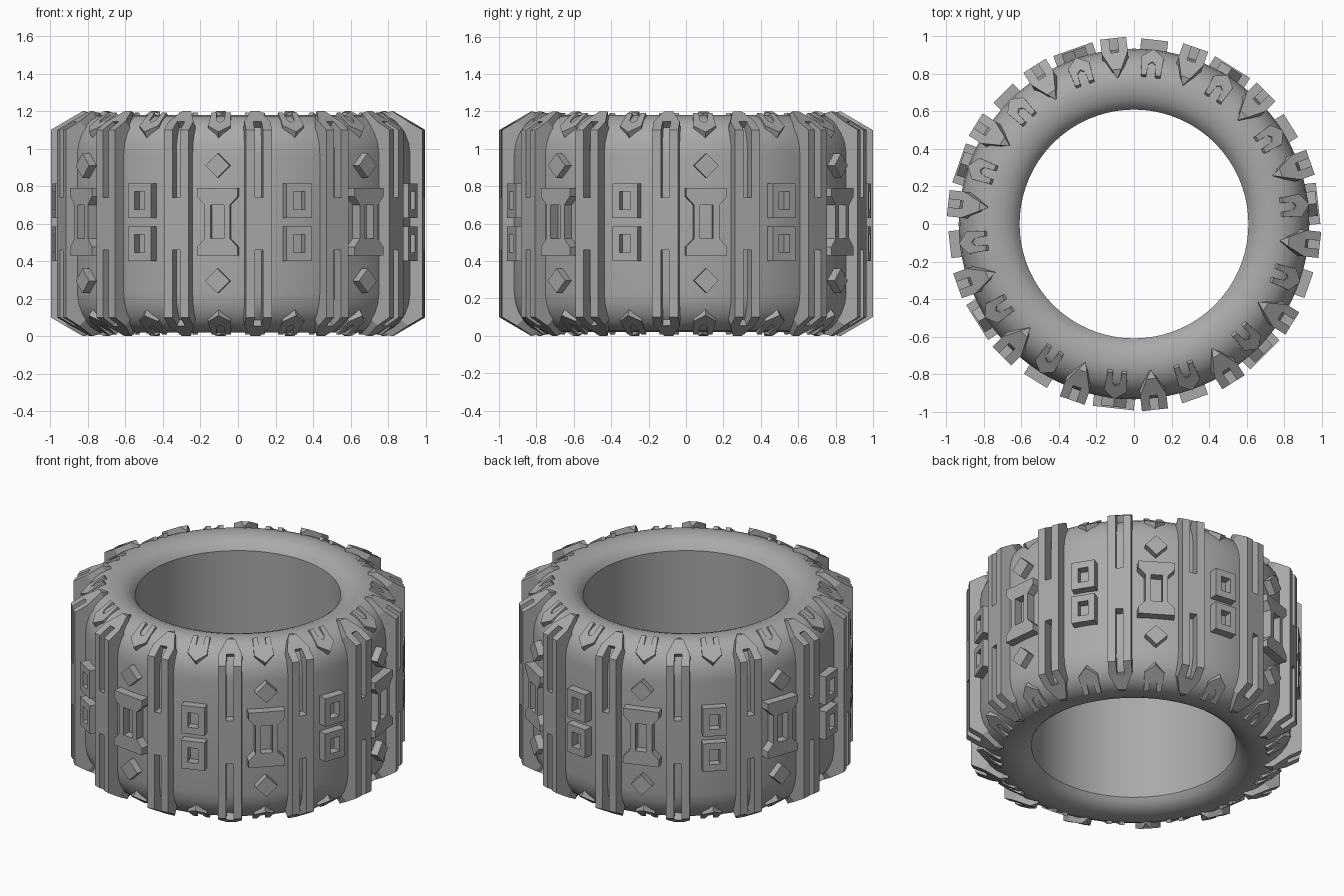
import bpy, bmesh
from math import radians, pi
from mathutils import Matrix, Vector

cube = bpy.data.objects.get("Cube")
if cube:
    bpy.data.objects.remove(cube, do_unlink=True)

MID = 0.6                 # half height
STEP = 2 * pi / 14        # angle between tread bars
FIRST = radians(6.43)     # angle of the first bar from the front

rubber = bpy.data.materials.new("grey rubber")
rubber.use_nodes = True
GREY = (0.4, 0.4, 0.4, 1)
rubber.diffuse_color = GREY
rubber.node_tree.nodes["Principled BSDF"].inputs["Base Color"].default_value = GREY


def finish(bm, name):
    bmesh.ops.remove_doubles(bm, verts=bm.verts, dist=1e-5)
    bmesh.ops.dissolve_degenerate(bm, edges=bm.edges, dist=1e-5)
    bmesh.ops.recalc_face_normals(bm, faces=bm.faces)
    mesh = bpy.data.meshes.new(name)
    bm.to_mesh(mesh)
    bm.free()
    mesh.materials.append(rubber)
    obj = bpy.data.objects.new(name, mesh)
    bpy.context.collection.objects.link(obj)
    return obj


def skin(bm, rings, caps=True):
    """Join rings of points (x, radius, z) with quads, closing both ends."""
    rows = [[bm.verts.new((x, -r, z)) for x, r, z in ring] for ring in rings]
    for a, b in zip(rows, rows[1:]):
        for i in range(len(a)):
            j = (i + 1) % len(a)
            bm.faces.new((a[i], a[j], b[j], b[i]))
    if caps:
        bm.faces.new(rows[0])
        bm.faces.new(rows[-1])


def flip(rings):
    return [[(x, r, 2 * MID - z) for x, r, z in ring] for ring in rings]


def repeat(build, name, start, count):
    """Build one lug at the front, then copy it around the tyre."""
    unit = bmesh.new()
    build(unit)
    bmesh.ops.remove_doubles(unit, verts=unit.verts, dist=1e-5)
    bmesh.ops.recalc_face_normals(unit, faces=unit.faces)
    source = bpy.data.meshes.new(name + "_unit")
    unit.to_mesh(source)
    unit.free()
    bm = bmesh.new()
    for k in range(count):
        n = len(bm.verts)
        bm.from_mesh(source)
        bm.verts.ensure_lookup_table()
        turn = Matrix.Rotation(start + k * 2 * pi / count, 3, 'Z')
        bmesh.ops.transform(bm, matrix=turn.to_4x4(), verts=bm.verts[n:])
    bpy.data.meshes.remove(source)
    # copies never touch, so the final weld leaves them separate
    return finish(bm, name)


# Tyre body: rounded profile spun round the axis, with a straight bore
half = [(.61, 1.11), (.63, 1.138), (.66, 1.16), (.70, 1.175), (.75, 1.18), (.80, 1.173),
        (.845, 1.152), (.88, 1.122), (.908, 1.08), (.927, 1.03), (.935, .97)]
profile = half + [(r, 2 * MID - z) for r, z in reversed(half)]
bm = bmesh.new()
loop = [bm.verts.new((r, 0, z)) for r, z in profile]
edges = [bm.edges.new((loop[i], loop[(i + 1) % len(loop)])) for i in range(len(loop))]
bmesh.ops.spin(bm, geom=loop + edges, cent=(0, 0, 0), axis=(0, 0, 1), angle=2 * pi, steps=96)
body = finish(bm, "tyre_body")
bpy.context.view_layer.objects.active = body
body.select_set(True)
bpy.ops.object.shade_smooth_by_angle(angle=radians(30))
body.select_set(False)


# Long tread bars: solid middle, forked arms and a pointed head at each end
PATH = [(.997, .74, .90, .74), (.997, 1.10, .88, 1.06), (.92, 1.145, .85, 1.08),
        (.83, 1.2, .79, 1.10), (.785, 1.19, .78, 1.12)]


def section(p, x0, x1):
    ro, zo, ri, zi = p
    return [(x0, ro, zo), (x1, ro, zo), (x1, ri, zi), (x0, ri, zi)]


def tread_bar(bm):
    middle = section(PATH[0], -.07, .07)
    skin(bm, [middle] + flip([middle]))
    arms = [[section(p, *xs) for p in PATH[:3]] for xs in ((-.07, -.022), (.022, .07))]
    head = [section(p, -w, w) for p, w in zip(PATH[2:], (.07, .025, .002))]
    for part in arms + [head]:
        skin(bm, part)
        skin(bm, flip(part))


# Frame lugs: an outline with a rectangular opening
def frame(bm, outline, z, hole_x, hole_z, outer, inner=.90):
    def clamp(v, m):
        return max(-m, min(m, v))
    hole = [(clamp(x, hole_x), clamp(h, hole_z)) for x, h in outline]
    rings = [[(x, r, z + h) for x, h in pts]
             for pts, r in ((outline, inner), (outline, outer), (hole, outer), (hole, inner))]
    skin(bm, rings, caps=False)


def waisted_lug(bm):
    q = [(.11, .18), (.11, .135), (.068, .09)]
    right = q + [(x, -h) for x, h in reversed(q)]
    frame(bm, right + [(-x, -h) for x, h in right], MID + .01, .035, .09, .988)


def square_lugs(bm):
    box = [(.072, .092), (.072, -.092), (-.072, -.092), (-.072, .092)]
    for side in (-1, 1):
        frame(bm, box, MID + .008 + side * .115, .032, .048, .988)


def diamond_lugs(bm):
    d = .066
    for z in (MID - .305, MID + .31):
        skin(bm, [[(0, r, z + d), (d, r, z), (0, r, z - d), (-d, r, z)] for r in (.90, .98)])


# Shoulder claws: two prongs pointing to the bore, a tip pointing down the tread
def shoulder_claw(bm):
    low, high = Vector((.94, 1.09)), Vector((.795, 1.195))
    along = (high - low).normalized()
    inward = Vector((-along.y, along.x))
    if inward.y > 0:
        inward = -inward
    side = [(.06, .055), (.052, .175), (.024, .175), (.02, .105)]
    shape = [(0, 0)] + side + [(0, .085)] + [(-x, s) for x, s in reversed(side)]
    rings = []
    for depth in (0, .08):
        pts = [(x, low + along * s + inward * depth) for x, s in shape]
        rings.append([(x, p.x, p.y) for x, p in pts])
    skin(bm, rings)
    skin(bm, flip(rings))


repeat(tread_bar, "tread_bars", FIRST, 14)
repeat(shoulder_claw, "shoulder_claws", -FIRST, 14)
repeat(waisted_lug, "waisted_lugs", -FIRST, 7)
repeat(diamond_lugs, "diamond_lugs", -FIRST, 7)
repeat(square_lugs, "square_lugs", -FIRST + STEP, 7)
